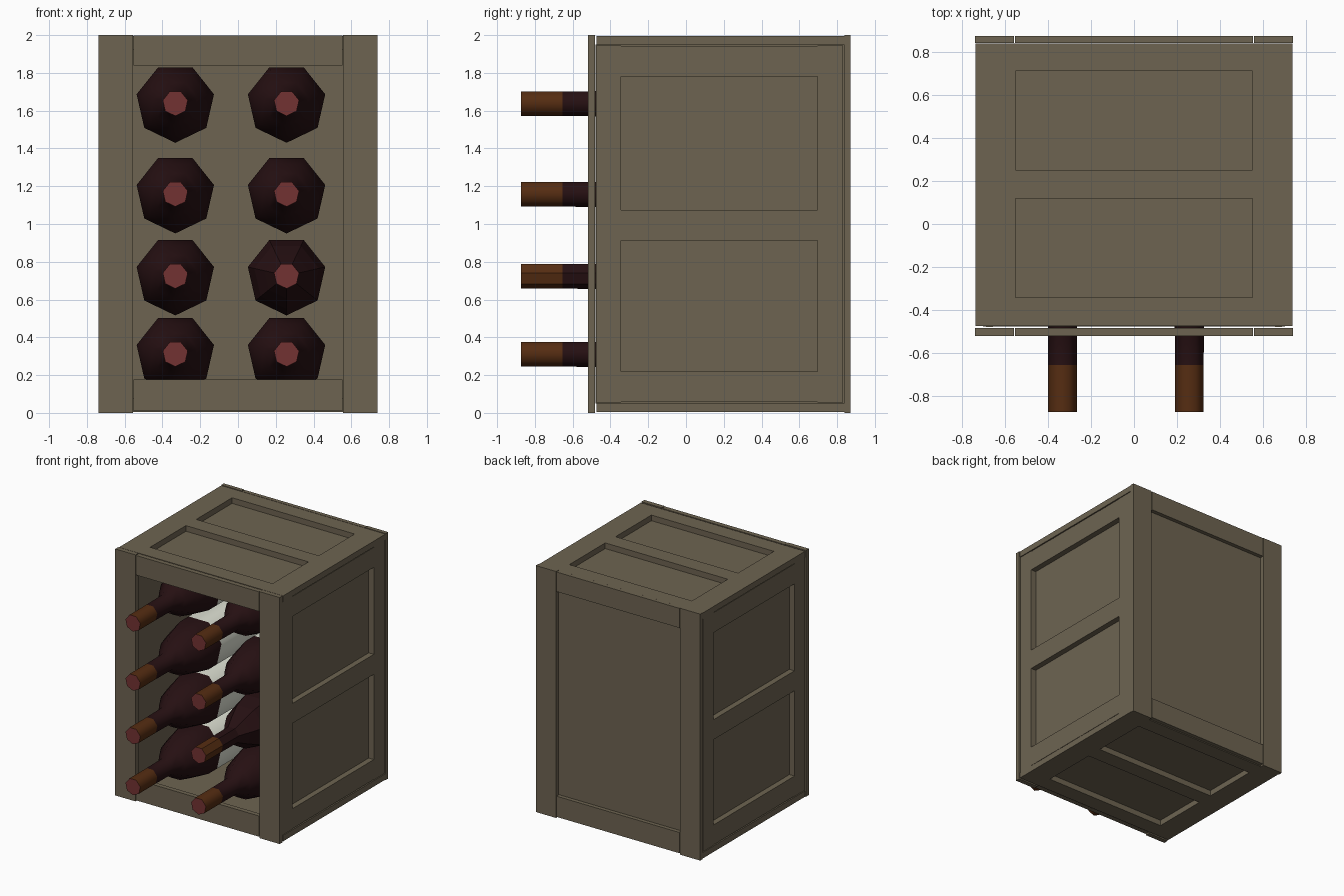
import bpy, bmesh, math

if "Cube" in bpy.data.objects:
    bpy.data.objects.remove(bpy.data.objects["Cube"])


def material(name, rgb):
    m = bpy.data.materials.new(name)
    m.diffuse_color = (*rgb, 1)
    m.use_nodes = True
    m.node_tree.nodes["Principled BSDF"].inputs["Base Color"].default_value = m.diffuse_color
    return m


WOOD = material("weathered wood", (0.155, 0.127, 0.083))
GLASS = material("dark red glass", (0.019, 0.005, 0.006))
FOIL = material("copper foil", (0.092, 0.026, 0.006))
CAP = material("red cap", (0.17, 0.032, 0.032))
LABEL = material("cream label", (0.74, 0.76, 0.66))


def add_object(name, bm, mats):
    mesh = bpy.data.meshes.new(name)
    bmesh.ops.recalc_face_normals(bm, faces=bm.faces)
    bm.to_mesh(mesh)
    bm.free()
    for m in mats:
        mesh.materials.append(m)
    obj = bpy.data.objects.new(name, mesh)
    bpy.context.collection.objects.link(obj)
    return obj


def box(name, x, y, z):
    """Board spanning the given (low, high) ranges."""
    bm = bmesh.new()
    bmesh.ops.create_cube(bm, size=1)
    for v in bm.verts:
        for i, (lo, hi) in enumerate((x, y, z)):
            v.co[i] = lo if v.co[i] < 0 else hi
    return add_object(name, bm, [WOOD])


def mirrored(r, side):
    return r if side > 0 else (-r[1], -r[0])


# Front and back frames: full-height stiles with rails between them
for end, y in (("front", (-0.52, -0.482)), ("back", (0.84, 0.872))):
    for side, s in (("left", -1), ("right", 1)):
        box(f"{end}_{side}_stile", mirrored((0.556, 0.738), s), y, (0.0, 2.0))
    box(f"{end}_bottom_rail", (-0.552, 0.552), y, (0.01, 0.178))
    box(f"{end}_top_rail", (-0.552, 0.552), y, (1.838, 1.997))
box("back_panel", (-0.70, 0.70), (0.81, 0.838), (0.03, 1.97))

# Top and bottom frames with three cross rails and a recessed panel
for end, z, pz in (("top", (1.948, 1.996), (1.92, 1.95)),
                   ("bottom", (0.004, 0.052), (0.05, 0.08))):
    for side, s in (("left", -1), ("right", 1)):
        box(f"{end}_{side}_stile", mirrored((0.55, 0.737), s), (-0.473, 0.838), z)
    for part, y in (("front", (-0.473, -0.342)), ("middle", (0.118, 0.25)),
                    ("back", (0.71, 0.838))):
        box(f"{end}_{part}_rail", (-0.55, 0.55), y, z)
    box(f"{end}_panel", (-0.70, 0.70), (-0.475, 0.835), pz)

# Side frames with two stiles, three rails and a recessed panel
for side, s in (("left", -1), ("right", 1)):
    x = mirrored((0.685, 0.733), s)
    box(f"{side}_front_stile", x, (-0.474, -0.345), (0.055, 1.945))
    box(f"{side}_back_stile", x, (0.695, 0.832), (0.055, 1.945))
    for part, z in (("bottom", (0.058, 0.22)), ("middle", (0.912, 1.074)),
                    ("top", (1.78, 1.942))):
        box(f"{side}_{part}_rail", x, (-0.345, 0.695), z)
    box(f"{side}_panel", mirrored((0.655, 0.687), s), (-0.478, 0.835), (0.05, 1.95))

# Bottle profile: (y, radius, material of the band that starts here)
PROFILE = [(-0.873, 0.068, 1), (-0.655, 0.068, 0), (-0.45, 0.07, 0),
           (-0.37, 0.12, 0), (-0.27, 0.175, 0), (-0.14, 0.21, 0),
           (-0.03, 0.21, 3), (0.48, 0.21, 0), (0.72, 0.21, 0)]
SIDES = 7


def bottle(name, cx, cz, smooth):
    bm = bmesh.new()
    rings = []
    for y, r, _ in PROFILE:
        angles = [-math.pi / 2 + 2 * math.pi * k / SIDES for k in range(SIDES)]
        rings.append([bm.verts.new((cx + r * math.cos(a), y, cz + r * math.sin(a)))
                      for a in angles])
    for i in range(len(rings) - 1):
        for k in range(SIDES):
            n = (k + 1) % SIDES
            f = bm.faces.new((rings[i][k], rings[i][n], rings[i + 1][n], rings[i + 1][k]))
            f.material_index = PROFILE[i][2]
            f.smooth = smooth
    bm.faces.new(rings[0]).material_index = 2
    bm.faces.new(rings[-1]).material_index = 0
    # Keep the rims of both ends crisp
    for f in bm.faces:
        if len(f.verts) == SIDES:
            for e in f.edges:
                e.smooth = False
    return add_object(name, bm, [GLASS, FOIL, CAP, LABEL])


# Two columns of four bottles; one of them is faceted
for row, cz in enumerate((0.313, 0.726, 1.16, 1.64)):
    for side, cx in (("left", -0.332), ("right", 0.257)):
        bottle(f"{side}_bottle_{row + 1}", cx, cz, not (row == 1 and side == "right"))
